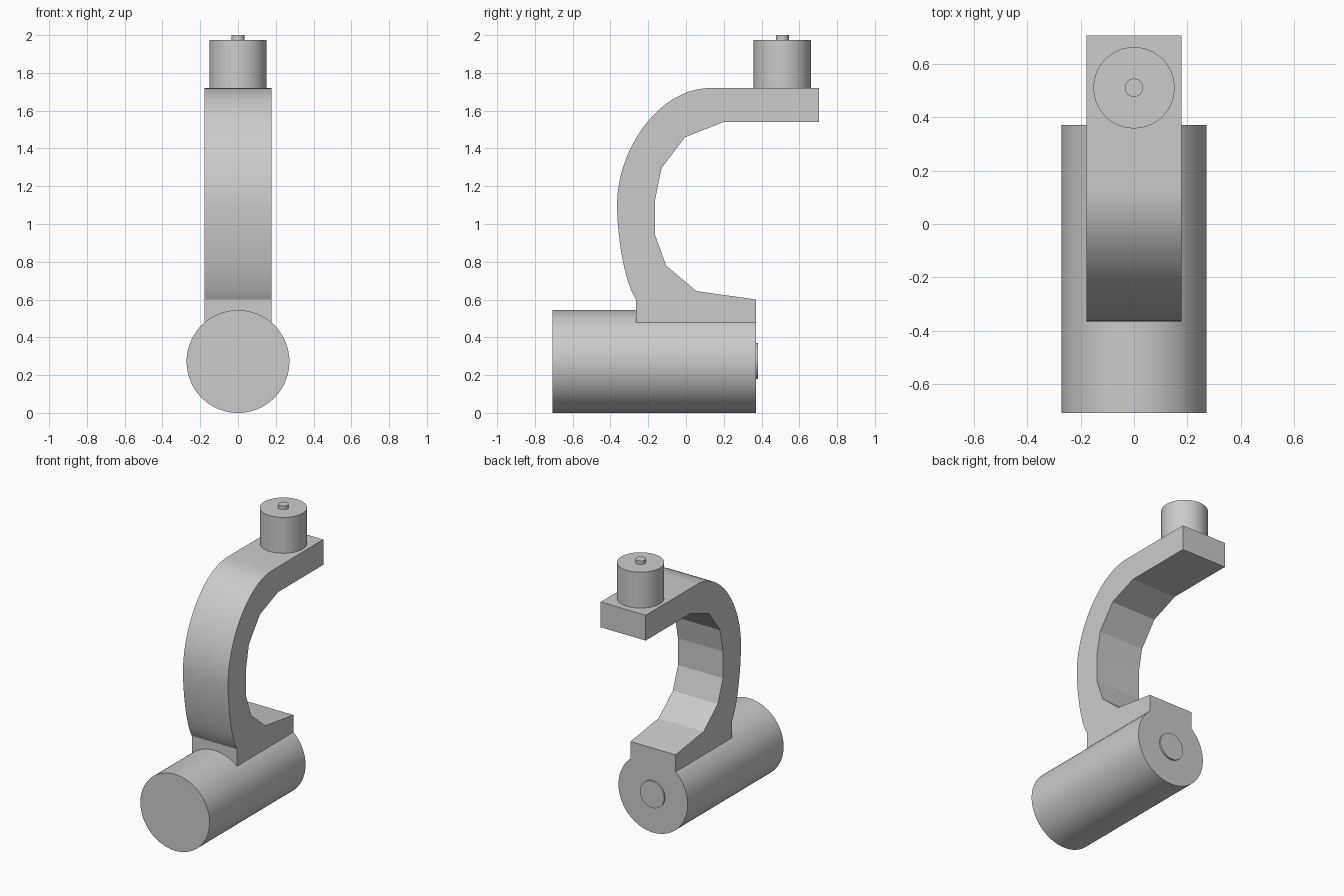
import bpy, bmesh, math
from mathutils import Vector
from mathutils.geometry import interpolate_bezier

cube = bpy.data.objects.get("Cube")
if cube:
    bpy.data.objects.remove(cube, do_unlink=True)

# Single grey material
grey = bpy.data.materials.new("plain grey")
grey.use_nodes = True
colour = (0.6, 0.6, 0.6, 1)
grey.diffuse_color = colour
grey.node_tree.nodes["Principled BSDF"].inputs["Base Color"].default_value = colour


def finish(obj, name, angle):
    obj.name = name
    obj.data.materials.append(grey)
    bpy.ops.object.select_all(action="DESELECT")
    obj.select_set(True)
    bpy.context.view_layer.objects.active = obj
    bpy.ops.object.shade_smooth_by_angle(angle=math.radians(angle))


def cylinder(name, radius, start, end):
    start, end = Vector(start), Vector(end)
    axis = end - start
    bpy.ops.mesh.primitive_cylinder_add(
        vertices=96, radius=radius, depth=axis.length, location=(start + end) / 2,
        rotation=axis.to_track_quat("Z", "Y").to_euler())
    finish(bpy.context.object, name, 30)


def bezier(a, b, c, d, count):
    pts = [Vector((0, y, z)) for y, z in (a, b, c, d)]
    return [(p.y, p.z) for p in interpolate_bezier(*pts, count)]


# Curved bracket: smooth outer sweep, faceted inner side
upper = bezier((0.13, 1.72), (-0.14, 1.72), (-0.365, 1.40), (-0.365, 1.10), 22)
lower = bezier((-0.365, 1.10), (-0.365, 0.95), (-0.33, 0.70), (-0.265, 0.60), 14)
inner = [(0.37, 0.47), (0.37, 0.60), (0.055, 0.645), (-0.105, 0.78),
         (-0.163, 0.94), (-0.163, 1.13), (-0.13, 1.295), (-0.005, 1.46),
         (0.20, 1.54), (0.705, 1.54), (0.705, 1.72)]
profile = upper + lower[1:] + [(-0.265, 0.47)] + inner
half_width = 0.177

bm = bmesh.new()
side = bm.faces.new([bm.verts.new((-half_width, y, z)) for y, z in profile])
result = bmesh.ops.extrude_face_region(bm, geom=[side])
moved = [v for v in result["geom"] if isinstance(v, bmesh.types.BMVert)]
bmesh.ops.translate(bm, verts=moved, vec=(2 * half_width, 0, 0))
bmesh.ops.recalc_face_normals(bm, faces=bm.faces)
mesh = bpy.data.meshes.new("curved_bracket")
bm.to_mesh(mesh)
bm.free()
bracket = bpy.data.objects.new("curved_bracket", mesh)
bpy.context.collection.objects.link(bracket)
finish(bracket, "curved_bracket", 10)

# Lower horizontal motor with its rear boss
cylinder("lower_motor", 0.272, (0, -0.708, 0.272), (0, 0.37, 0.272))
cylinder("lower_motor_boss", 0.095, (0, 0.36, 0.275), (0, 0.382, 0.275))

# Upper vertical motor with its shaft
cylinder("upper_motor", 0.152, (0, 0.51, 1.715), (0, 0.51, 1.975))
cylinder("upper_motor_shaft", 0.034, (0, 0.51, 1.96), (0, 0.51, 2.0))
